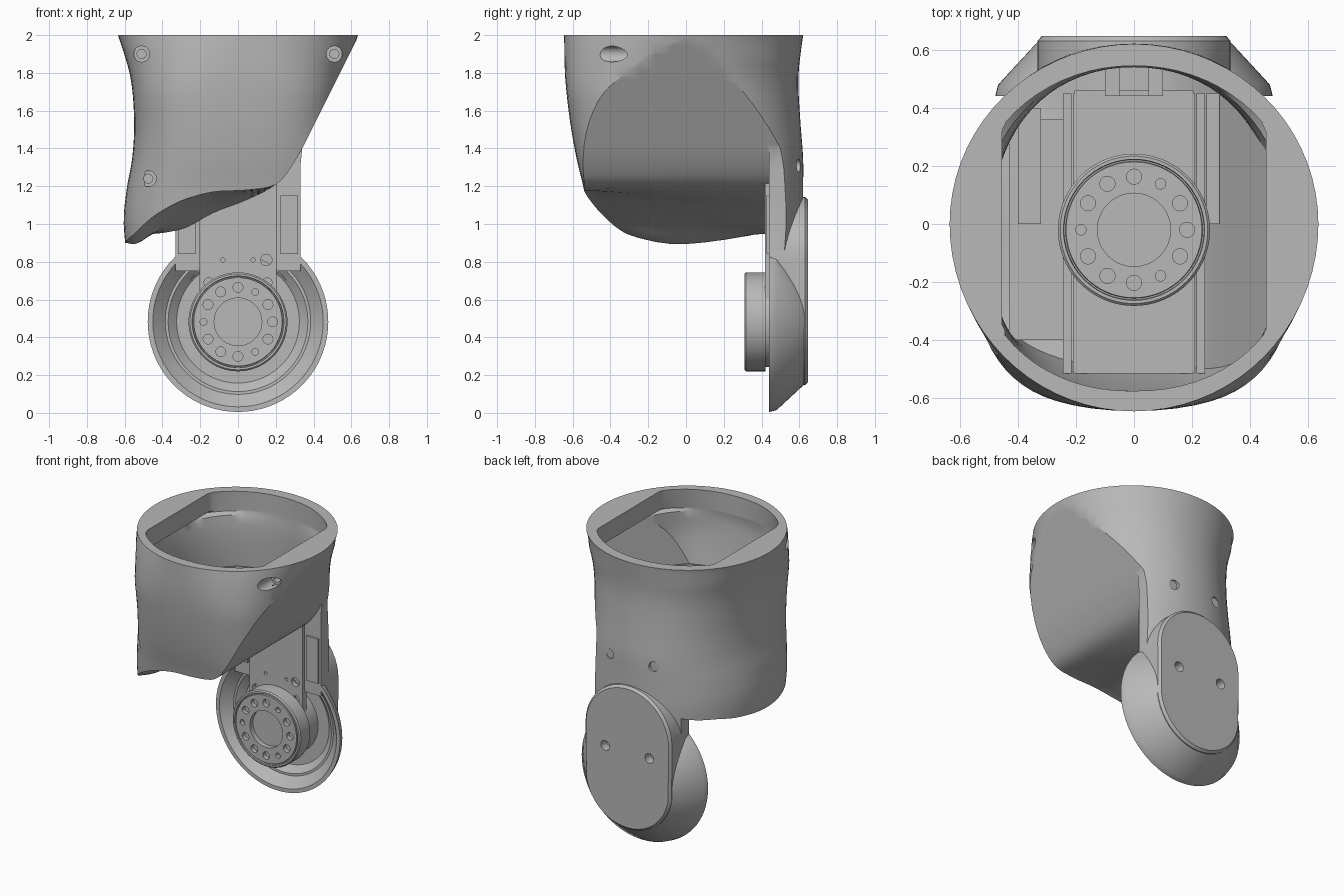
import bpy, bmesh
from math import sin, cos, pi, radians
from mathutils import Vector, Matrix

if "Cube" in bpy.data.objects:
    bpy.data.objects.remove(bpy.data.objects["Cube"])

grey = bpy.data.materials.new("plain grey")
grey.use_nodes = True
grey.diffuse_color = (0.48, 0.48, 0.48, 1)
grey.node_tree.nodes["Principled BSDF"].inputs["Base Color"].default_value = (0.48, 0.48, 0.48, 1)


def from_bmesh(name, bm):
    bmesh.ops.recalc_face_normals(bm, faces=bm.faces)
    me = bpy.data.meshes.new(name)
    bm.to_mesh(me)
    bm.free()
    me.materials.append(grey)
    ob = bpy.data.objects.new(name, me)
    bpy.context.collection.objects.link(ob)
    return ob


def loft(name, rings):
    bm = bmesh.new()
    rows = [[bm.verts.new(p) for p in r] for r in rings]
    for a, b in zip(rows, rows[1:]):
        for i in range(len(a)):
            j = (i + 1) % len(a)
            bm.faces.new((a[i], a[j], b[j], b[i]))
    bm.faces.new(rows[0])
    bm.faces.new(rows[-1])
    return from_bmesh(name, bm)


def box(name, x, y, z):
    return loft(name, [[(x[0], y[0], h), (x[1], y[0], h), (x[1], y[1], h), (x[0], y[1], h)] for h in z])


def circle(r, x, y, z, n=48):
    """Circle facing the y axis."""
    return [(x + r * cos(2 * pi * i / n), y, z + r * sin(2 * pi * i / n)) for i in range(n)]


def capsule(r, y, low=0.48, high=0.81, n=48):
    """Upright capsule outline facing the y axis."""
    return [(x, y, z + (high if i <= n // 2 else low)) for i, (x, _, z) in enumerate(circle(r, 0, y, 0, n))]


def boolean(ob, other, op):
    mod = ob.modifiers.new("cut", "BOOLEAN")
    mod.operation, mod.solver, mod.object = op, "EXACT", other
    bpy.context.view_layer.update()
    me = bpy.data.meshes.new_from_object(ob.evaluated_get(bpy.context.evaluated_depsgraph_get()))
    ob.modifiers.clear()
    ob.data = me
    bpy.data.objects.remove(other)


def drill(ob, x, z, r, y0, y1):
    boolean(ob, loft("drill", [circle(r, x, y, z, 24) for y in (y0, y1)]), "DIFFERENCE")


def smooth(ob):
    bpy.ops.object.select_all(action="DESELECT")
    ob.select_set(True)
    bpy.context.view_layer.objects.active = ob
    bpy.ops.object.shade_smooth_by_angle(angle=radians(30))


def spline(pts, steps=4):
    """Smooth curve through points of any size."""
    ps = [Vector(p) for p in pts]
    out = []
    for i in range(len(ps) - 1):
        p0, p1, p2, p3 = ps[max(i - 1, 0)], ps[i], ps[i + 1], ps[min(i + 2, len(ps) - 1)]
        for k in range(steps):
            t = k / steps
            out.append(p1 + ((p2 - p0) * t + (2 * p0 - 5 * p1 + 4 * p2 - p3) * t * t
                             + (3 * p1 - p0 - 3 * p2 + p3) * t ** 3) * 0.5)
    return out + [ps[-1]]


# Shell levels: height, half width, front depth, back depth
LEVELS = [(0.75, 0.58, 0.48, 0.61), (1.0, 0.605, 0.51, 0.62), (1.18, 0.59, 0.54, 0.62),
          (1.35, 0.56, 0.58, 0.62), (1.55, 0.55, 0.615, 0.605), (1.78, 0.57, 0.64, 0.595),
          (2.0, 0.635, 0.645, 0.62)]


def section(z, a, f, b, clamp=9, n=72):
    """Horizontal section: squarish in front below the mouth, round behind."""
    square = 2 / (2 + min(1, max(0, (2 - z) / 0.3)))
    ring = []
    for i in range(n):
        c, s = cos(2 * pi * i / n), sin(2 * pi * i / n)
        e = 0.95 if s > 0 and z < 1.95 else 1 if s > 0 else square
        x = a * abs(c) ** e * (1 if c > 0 else -1)
        y = (b if s > 0 else f) * abs(s) ** e * (1 if s > 0 else -1)
        ring.append((max(-clamp, min(clamp, x)), y, z))
    return ring


# Scooped underside, as a profile that changes from front to back
RIGHT = [(0.2, 1.21), (0.3, 1.33), (0.4, 1.52), (0.5, 1.72), (0.59, 1.9), (0.66, 2.04)]
FRONT = [(-0.75, 0.97), (-0.6, 1.0), (-0.53, 1.02), (-0.42, 1.07), (-0.28, 1.13), (-0.13, 1.17), (0.05, 1.18)]
MIDDLE = [(-0.75, 0.91), (-0.6, 0.9), (-0.53, 0.9), (-0.42, 0.98), (-0.28, 1.06), (-0.13, 1.12), (0.05, 1.16)]
BACK = [(-0.75, 0.97), (-0.6, 0.96), (-0.53, 0.95), (-0.42, 0.95), (-0.28, 0.98), (-0.13, 1.06), (0.05, 1.13)]


def above_scoop(name, dx=0, dz=0):
    lines = []
    for y, part in ((-0.5, FRONT), (-0.08, MIDDLE), (0.42, BACK)):
        lines.append([(p.x + dx, y, p.y + dz) for p in spline(part + RIGHT)])
    rows = [list(r) for r in zip(*[spline(column, 6) for column in zip(*lines)])]
    rows = [[(p.x, -0.8, p.z) for p in rows[0]]] + rows + [[(p.x, 0.8, p.z) for p in rows[-1]]]
    return loft(name, [r + [(0.9, r[0][1], 2.3), (-0.9, r[0][1], 2.3)] for r in rows])


# Main housing: lofted shell kept above the scoop, plus the rear column
levels = spline(LEVELS)
body = loft("housing", [section(*v) for v in levels])
keep = above_scoop("keep")
half = [(0.33, 0.7), (0.33, 1.3), (0.35, 1.5), (0.4, 1.65), (0.6, 1.95), (0.6, 2.2)]
outline = half + [(-x, z) for x, z in reversed(half)]
boolean(keep, loft("column", [[(x, y, z) for x, z in outline] for y in (0.44, 0.77)]), "UNION")
boolean(body, keep, "INTERSECT")

# Hollow interior with flat sides at the mouth
rings = []
for z, a, f, b in levels:
    if z < 1.86:
        rings.append(section(z, a - 0.06, f - 0.062, b - 0.055))
for z, clamp in ((1.86, 0.5), (1.87, 0.455), (2.1, 0.455)):
    rings.append(section(z, 0.57, 0.575, 0.545, clamp))
inner = loft("inner", rings)
boolean(inner, above_scoop("inner_floor", -0.04, 0.05), "INTERSECT")
boolean(body, inner, "DIFFERENCE")

# Round lower pad, narrowing to a flat capsule on its back, with a dished front
pad = loft("pad", [circle(r, 0, y, 0.483, 72) for r, y in ((0.478, 0.44), (0.468, 0.48), (0.32, 0.64))])
boolean(pad, loft("spine", [capsule(r, y) for r, y in ((0.333, 0.442), (0.333, 0.63), (0.318, 0.647))]), "UNION")
boolean(pad, loft("dish", [circle(r, 0, y, 0.483, 72) for r, y in
                           ((0.462, 0.43), (0.385, 0.50), (0.37, 0.50), (0.325, 0.54))]), "DIFFERENCE")
boolean(body, pad, "UNION")
boolean(body, loft("channel", [capsule(0.315, y, 0.48, 0.52) for y in (0.4, 0.53)]), "DIFFERENCE")

# Screw holes
for x, z, y in ((-0.51, 1.9, -0.3), (0.51, 1.9, -0.3), (-0.475, 1.24, -0.4)):
    drill(body, x, z, 0.042, -0.9, y)
    drill(body, x, z, 0.024, -0.9, y + 0.05)
for x in (-0.17, 0.17):
    for z in (0.69, 1.31):
        drill(body, x, z, 0.034, 0.585, 0.8)
smooth(body)


# Drive coupling: chamfered disc with a centre recess and a ring of bolt holes
def coupling(name):
    ob = loft(name, [circle(r, 0, y, 0, 72) for r, y in
                     ((0.262, 0.11), (0.262, 0.008), (0.254, 0), (0.243, 0), (0.241, 0.012),
                      (0.236, 0.012), (0.234, 0), (0.126, 0), (0.126, 0.035))])
    for i in range(12):
        t = i * pi / 6
        r = 0.018 if i % 4 == 1 else 0.026
        drill(ob, 0.183 * sin(t), 0.183 * cos(t), r, -0.05, 0.03)
    smooth(ob)
    return ob


lower = coupling("lower_coupling")
lower.location = (0, 0.31, 0.482)
upper = coupling("upper_coupling")
upper.matrix_world = Matrix.Translation((0, -0.02, 1.63)) @ Matrix.Rotation(-pi / 2, 4, "X")
stub = loft("upper_hub", [[(x, z - 0.02, h) for x, _, z in circle(0.225, 0, 0, 0)] for h in (1.38, 1.53)])
smooth(stub)
smooth(loft("lower_hub", [circle(0.24, 0, y, 0.482) for y in (0.415, 0.56)]))

# Angled bracket: vertical plate running down to the lower coupling, floor above
plate = box("bracket_plate", (-0.205, 0.205), (0.418, 0.46), (0.48, 1.39))
for x, z, r in ((0.15, 0.81, 0.03), (0.08, 0.81, 0.011), (-0.08, 0.81, 0.011),
                (-0.155, 0.69, 0.025), (0.155, 0.69, 0.025)):
    drill(plate, x, z, r, 0.3, 0.45)
box("bracket_floor", (-0.21, 0.21), (-0.515, 0.45), (1.35, 1.39))
box("left_lug", (0.225, 0.318), (0.425, 0.46), (0.84, 1.15))
box("right_lug", (-0.318, -0.225), (0.425, 0.46), (0.84, 1.01))

# Inner rails, ledge and rear clip
for side, x in (("left", 0.23), ("right", -0.23)):
    box(side + "_rail", (x - 0.015, x + 0.015), (-0.515, 0.45), (1.35, 1.45))
box("left_inner_rail", (0.25, 0.295), (0.0, 0.45), (1.38, 1.46))
box("right_ledge", (-0.4, -0.32), (0.0, 0.4), (1.2, 1.42))
box("right_floor", (-0.43, -0.24), (-0.4, 0.36), (1.25, 1.34))
for x in (-0.075, 0.075):
    box("clip_post", (x - 0.025, x + 0.025), (0.44, 0.54), (1.35, 1.5))
box("clip_bar", (-0.1, 0.1), (0.44, 0.46), (1.35, 1.47))
